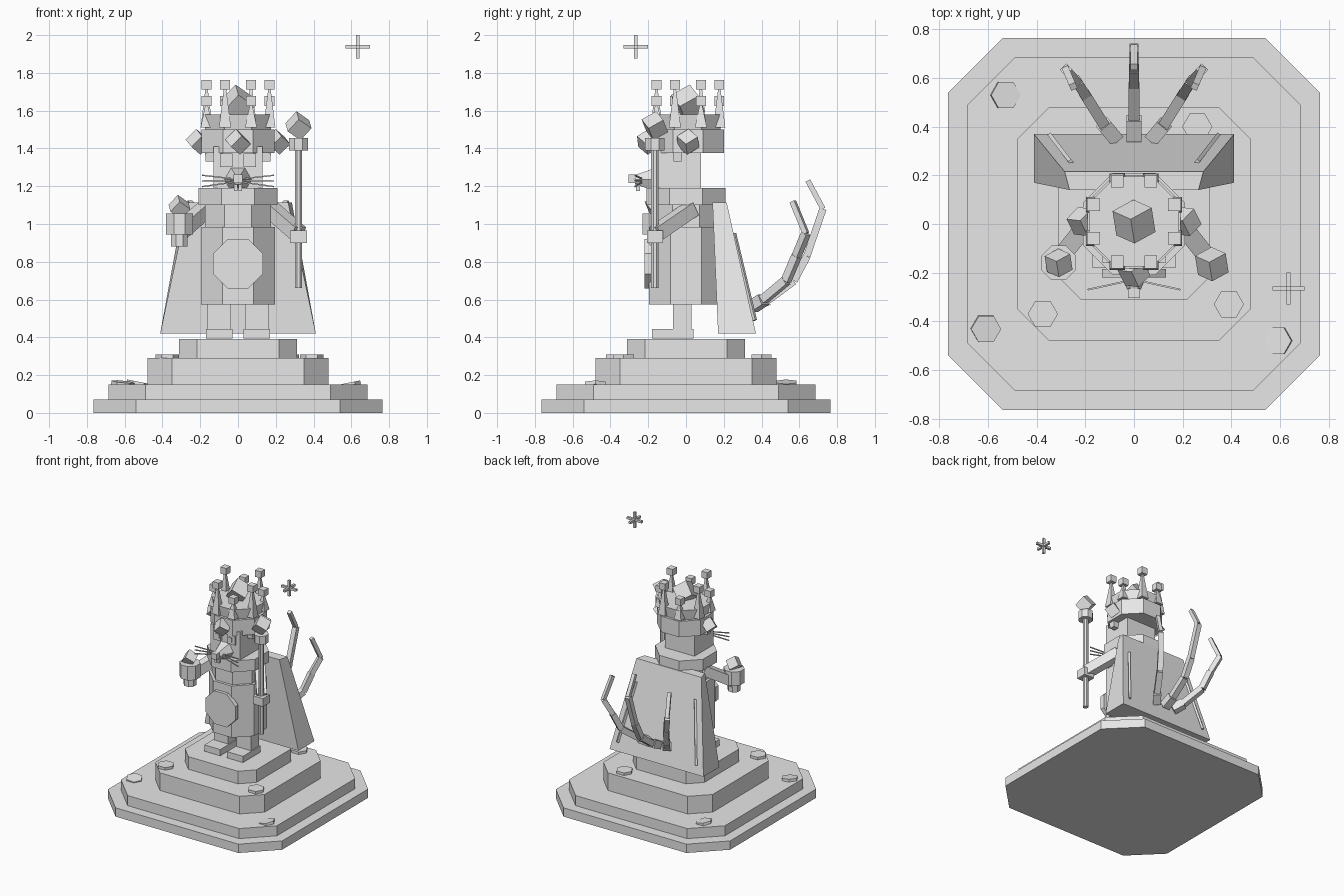
import bpy, bmesh, math
from mathutils import Vector, Matrix, Euler

if "Cube" in bpy.data.objects:
    bpy.data.objects.remove(bpy.data.objects["Cube"])

stone = bpy.data.materials.new("stone_grey")
stone.diffuse_color = (0.8, 0.8, 0.8, 1)
stone.use_nodes = True
stone.node_tree.nodes["Principled BSDF"].inputs["Base Color"].default_value = stone.diffuse_color


def finish(name, bm):
    bmesh.ops.recalc_face_normals(bm, faces=bm.faces)
    me = bpy.data.meshes.new(name)
    bm.to_mesh(me)
    bm.free()
    me.materials.append(stone)
    ob = bpy.data.objects.new(name, me)
    bpy.context.collection.objects.link(ob)
    return ob


def box(name, c, s, rot=(0, 0, 0)):
    bm = bmesh.new()
    m = Matrix.Translation(c) @ Euler(rot).to_matrix().to_4x4() @ Matrix.Diagonal((*s, 1))
    bmesh.ops.create_cube(bm, size=1, matrix=m)
    return finish(name, bm)


def gem(name, c, s, yaw=0.5):
    return box(name, c, (s, s, s), (0.6, 0.55, yaw))


def prism(name, c, r1, r2, h, n=8, rot=(0, 0, 0), spin=None):
    """Upright cone or prism from c upward; r measured to the corners."""
    bm = bmesh.new()
    spin = math.pi / n if spin is None else spin
    m = (Matrix.Translation(c) @ Euler(rot).to_matrix().to_4x4()
         @ Matrix.Rotation(spin, 4, 'Z') @ Matrix.Translation((0, 0, h / 2)))
    bmesh.ops.create_cone(bm, cap_ends=True, segments=n, radius1=r1, radius2=r2, depth=h, matrix=m)
    return finish(name, bm)


def bar(name, a, b, w, w2=None):
    """Square bar between two points."""
    a, b = Vector(a), Vector(b)
    d = b - a
    bm = bmesh.new()
    m = (Matrix.Translation((a + b) / 2) @ d.to_track_quat('Z', 'Y').to_matrix().to_4x4()
         @ Matrix.Rotation(math.pi / 4, 4, 'Z'))
    bmesh.ops.create_cone(bm, cap_ends=True, segments=4, radius1=w * .707,
                          radius2=(w2 or w) * .707, depth=d.length, matrix=m)
    return finish(name, bm)


def loft(name, lower, upper):
    bm = bmesh.new()
    lo = [bm.verts.new(p) for p in lower]
    up = [bm.verts.new(p) for p in upper]
    n = len(lo)
    bm.faces.new(lo[::-1])
    bm.faces.new(up)
    for i in range(n):
        j = (i + 1) % n
        bm.faces.new((lo[i], lo[j], up[j], up[i]))
    return finish(name, bm)


def octagon(h, k, z):
    return [(h, -k, z), (h, k, z), (k, h, z), (-k, h, z),
            (-h, k, z), (-h, -k, z), (-k, -h, z), (k, -h, z)]


# Stepped base
for i, (h, k, z0, z1) in enumerate([(.765, .54, 0, .07), (.685, .49, .07, .15),
                                    (.48, .35, .15, .29), (.313, .217, .29, .39)]):
    loft(f"base_step_{i + 1}", octagon(h, k, z0), octagon(h, k, z1))

# Hexagonal studs, some slightly tilted
for i, (x, y, z, tx, ty) in enumerate([(-.53, .53, .145, 0, .2), (-.61, -.43, .145, .1, .1),
                                       (.59, -.48, .14, 0, -.2), (-.375, -.37, .29, 0, 0),
                                       (.39, -.33, .29, 0, 0), (.26, .4, .29, 0, 0)]):
    prism(f"base_stud_{i + 1}", (x, y, z), .062, .062, .02, 6, (tx, ty, 0))

# Feet and legs
for s, side in ((-1, "left"), (1, "right")):
    box(f"{side}_foot", (s * .1, -.07, .42), (.14, .22, .05))
    box(f"{side}_leg", (s * .1, -.02, .51), (.125, .1, .15))

# Robe, chest, collar, belly plate
prism("robe", (0, 0, .575), .212, .212, .41)
prism("chest", (0, 0, .985), .19, .19, .12)
prism("collar", (0, 0, 1.1), .227, .227, .09)
prism("belly_plate", (0, -.185, .79), .142, .142, .035, 8, (math.pi / 2, 0, 0))

# Head and face
box("head", (0, -.04, 1.29), (.26, .24, .24))
prism("snout", (0, -.14, 1.235), .08, .028, .13, 6, (math.pi / 2, 0, 0))
box("nose", (0, -.285, 1.24), (.05, .04, .045))
for s, side in ((-1, "left"), (1, "right")):
    box(f"{side}_eye", (s * .062, -.165, 1.337), (.065, .02, .07))
    box(f"{side}_pupil", (s * .055, -.178, 1.34), (.03, .008, .035))
    prism(f"{side}_ear", (s * .15, -.045, 1.33), .03, .04, .1, 4)
    box(f"{side}_tooth", (s * .012, -.255, 1.195), (.018, .022, .04))
    for k in (-1, 0, 1):
        bar(f"{side}_whisker_{k + 2}", (s * .03, -.235, 1.23 + k * .01),
            (s * .19, -.27, 1.228 + k * .03), .007)

# Crown with alternating spikes and jewels
cy = .01
prism("crown_band", (0, cy, 1.375), .208, .208, .125)
prism("crown_rim", (0, cy, 1.5), .187, .2, .08)
for i in range(8):
    a = math.radians(22.5 + 45 * i)
    x, y = .18 * math.cos(a), cy + .18 * math.sin(a)
    tip = 1.72 if i % 2 else 1.635
    prism(f"crown_spike_{i + 1}", (x, y, 1.51), .045, .008, tip - 1.51, 4)
    box(f"crown_bead_{i + 1}", (x, y, tip + .017), (.052, .052, .052))
gem("crown_top_gem", (0, cy, 1.64), .115)
for i, (x, y) in enumerate([(-.21, cy), (.21, cy), (0, -.2)]):
    gem(f"crown_gem_{i + 1}", (x, y, 1.435), .08, .8)

# Arms
for s, side in ((-1, "left"), (1, "right")):
    bar(f"{side}_arm", (s * .17, .03, 1.08), (s * .32, -.16, .95), .075)

# Goblet with gem
prism("goblet_foot", (-.31, -.16, .88), .047, .047, .07)
prism("goblet_bowl", (-.31, -.16, .945), .077, .077, .11)
gem("goblet_gem", (-.31, -.16, 1.09), .075)

# Staff
box("staff_hand", (.32, -.165, .933), (.09, .085, .065))
prism("staff_rod", (.32, -.165, .66), .021, .021, .74)
prism("staff_cap", (.32, -.165, 1.39), .055, .055, .065)
gem("staff_gem", (.32, -.165, 1.52), .09)

# Cape with back ribs
loft("cape",
     [(-.412, .17, .42), (.412, .17, .42), (.412, .37, .42), (-.412, .37, .42)],
     [(-.265, .14, 1.115), (.265, .14, 1.115), (.285, .215, 1.115), (-.285, .215, 1.115)])
for s, side in ((-1, "left"), (1, "right")):
    bar(f"{side}_cape_rib", (s * .26, .255, .95), (s * .345, .365, .49), .016)

# Three curling tails
middle = [(0, .35, .56), (0, .435, .6), (0, .57, .7), (0, .64, .83), (0, .725, 1.08), (0, .645, 1.23)]
outer = [(.075, .35, .56), (.125, .41, .6), (.2, .53, .7), (.235, .585, .83), (.28, .635, .95), (.25, .565, 1.12)]
widths = [.06, .045, .042, .038, .028]
for name, path in (("middle_tail", middle), ("right_tail", outer),
                   ("left_tail", [(-x, y, z) for x, y, z in outer])):
    for i, w in enumerate(widths):
        bar(f"{name}_{i + 1}", path[i], path[i + 1], w)

# Floating sparkle
for i, d in enumerate([(.13, .018, .018), (.018, .13, .018), (.018, .018, .124)]):
    box(f"sparkle_bar_{i + 1}", (.635, -.265, 1.938), d)
